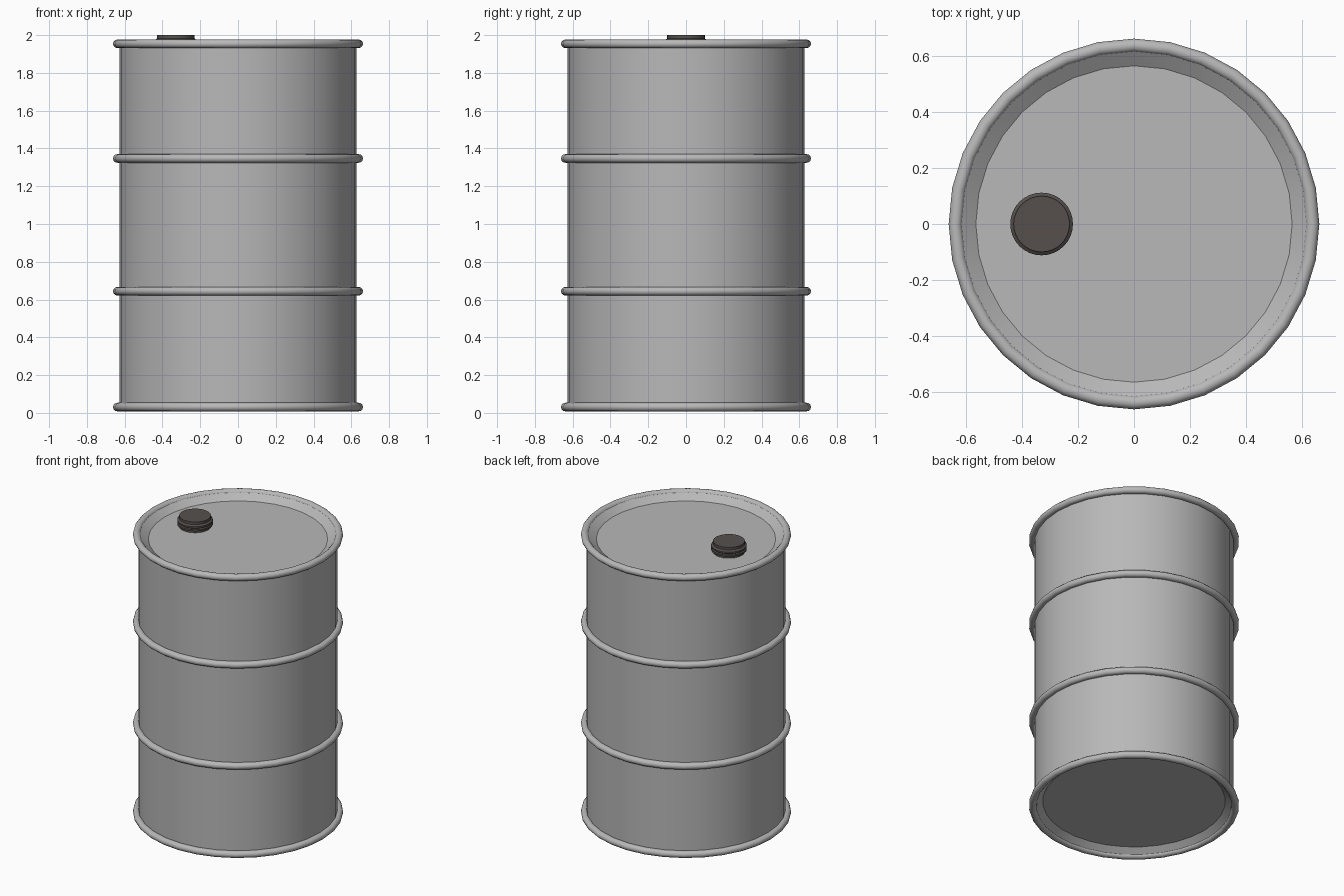
import bpy, bmesh, math

if "Cube" in bpy.data.objects:
    bpy.data.objects.remove(bpy.data.objects["Cube"])

SIDES = 32


def material(name, rgb):
    m = bpy.data.materials.new(name)
    m.diffuse_color = (*rgb, 1.0)
    m.use_nodes = True
    m.node_tree.nodes["Principled BSDF"].inputs["Base Color"].default_value = m.diffuse_color
    return m


steel = material("grey_steel", (0.48, 0.48, 0.48))
dark = material("dark_cap", (0.092, 0.081, 0.076))


def lathe(name, profile, mat, closed=False, angle=60, centre=(0, 0), sides=SIDES):
    """Revolve (radius, z) points; a zero radius closes the end with a pole."""
    bm = bmesh.new()
    rings = []
    for r, z in profile:
        if r == 0:
            rings.append([bm.verts.new((centre[0], centre[1], z))] * sides)
        else:
            rings.append([bm.verts.new((centre[0] + r * math.cos(2 * math.pi * i / sides),
                                        centre[1] + r * math.sin(2 * math.pi * i / sides), z))
                          for i in range(sides)])
    pairs = list(zip(rings, rings[1:]))
    if closed:
        pairs.append((rings[-1], rings[0]))
    for a, b in pairs:
        for i in range(sides):
            j = (i + 1) % sides
            loop = []
            for v in (a[i], a[j], b[j], b[i]):
                if v not in loop:
                    loop.append(v)
            bm.faces.new(loop)
    me = bpy.data.meshes.new(name)
    bm.to_mesh(me)
    bm.free()
    me.materials.append(mat)
    ob = bpy.data.objects.new(name, me)
    bpy.context.collection.objects.link(ob)
    bpy.ops.object.select_all(action='DESELECT')
    ob.select_set(True)
    bpy.context.view_layer.objects.active = ob
    bpy.ops.object.shade_smooth_by_angle(angle=math.radians(angle))
    return ob


def hoop(name, z, r_mid=0.638, rx=0.024, rz=0.023, n=12):
    prof = [(r_mid + rx * math.sin(2 * math.pi * k / n),
             z - rz * math.cos(2 * math.pi * k / n)) for k in range(n)]
    lathe(name, prof, steel, closed=True, angle=70)


# cylindrical wall
lathe("barrel_wall", [(0.628, 0.03), (0.628, 1.955)], steel)

# rolled rims and reinforcing hoops
for name, z in (("bottom_rim", 0.031), ("lower_hoop", 0.644),
                ("upper_hoop", 1.347), ("top_rim", 1.954)):
    hoop(name, z)

# recessed lid and base, each with a sloping border
lathe("lid", [(0.632, 1.972), (0.565, 1.925), (0, 1.925)], steel, angle=20)
lathe("base", [(0, 0.06), (0.575, 0.06), (0.632, 0.013)], steel, angle=20)

# screw cap with a flared collar
lathe("screw_cap", [(0, 1.92), (0.1, 1.92), (0.1, 1.937), (0.112, 1.941), (0.112, 1.952),
                    (0.103, 1.956), (0.112, 1.962), (0.112, 1.973), (0.1, 1.982),
                    (0.1, 2.0), (0, 2.0)],
      dark, angle=30, centre=(-0.33, 0.0))
